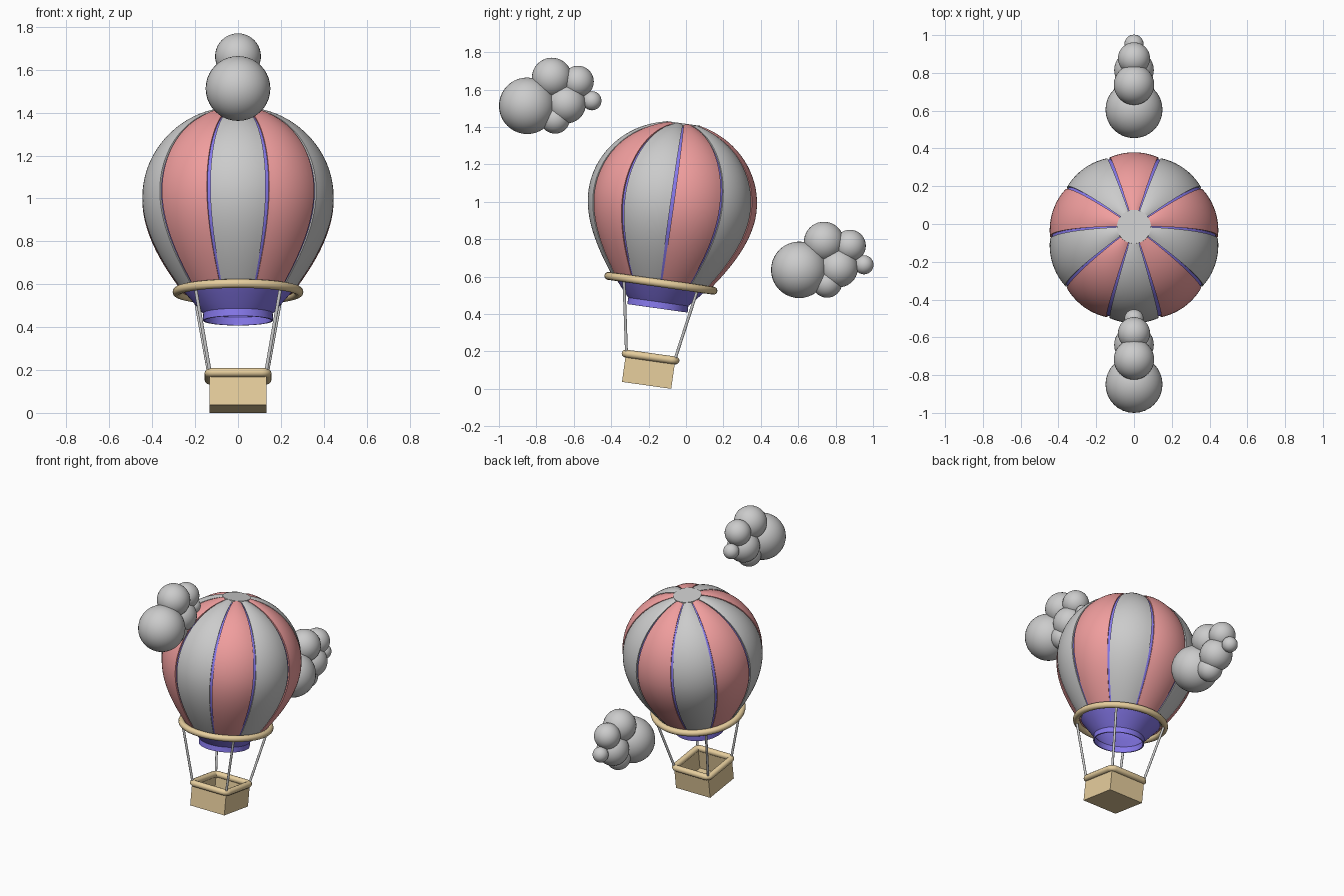
import bpy, bmesh
from math import sin, cos, pi, radians, sqrt
from mathutils import Matrix, Vector

if "Cube" in bpy.data.objects:
    bpy.data.objects.remove(bpy.data.objects["Cube"])

# whole balloon leans 8 degrees; local origin = centre of the load ring
TILT = Matrix.Translation((0, -0.134, 0.564)) @ Matrix.Rotation(radians(-8), 4, 'X')
MID, TOP_H, R = 0.44, 0.43, 0.453


def material(name, rgb):
    m = bpy.data.materials.new(name)
    m.diffuse_color = (*rgb, 1)
    m.use_nodes = True
    m.node_tree.nodes["Principled BSDF"].inputs["Base Color"].default_value = m.diffuse_color
    return m


RED = material("red_fabric", (0.87, 0.34, 0.34))
PURPLE = material("purple_fabric", (0.24, 0.19, 0.83))
TAN = material("wicker", (0.80, 0.62, 0.34))


def finish(obj, mat=None, matrix=TILT):
    obj.matrix_world = matrix
    if mat:
        obj.data.materials.append(mat)
    bpy.ops.object.select_all(action='DESELECT')
    bpy.context.view_layer.objects.active = obj
    obj.select_set(True)
    bpy.ops.object.convert(target='MESH')
    bpy.ops.object.shade_smooth_by_angle(angle=radians(35))
    return obj


def from_bmesh(name, bm, mat=None, thickness=0, matrix=TILT):
    bmesh.ops.recalc_face_normals(bm, faces=bm.faces)
    mesh = bpy.data.meshes.new(name)
    bm.to_mesh(mesh)
    bm.free()
    obj = bpy.data.objects.new(name, mesh)
    bpy.context.collection.objects.link(obj)
    if thickness:
        mod = obj.modifiers.new("thickness", 'SOLIDIFY')
        mod.thickness = thickness
        mod.offset = -1
    return finish(obj, mat, matrix)


def grid_surface(name, rows, mat, thickness, closed=False):
    bm = bmesh.new()
    vs = [[bm.verts.new(p) for p in row] for row in rows]
    n = len(rows[0])
    for a, b in zip(vs, vs[1:]):
        for i in range(n if closed else n - 1):
            j = (i + 1) % n
            bm.faces.new((a[i], a[j], b[j], b[i]))
    return from_bmesh(name, bm, mat, thickness)


def tube(name, points, radius, mat=None, cyclic=False):
    cu = bpy.data.curves.new(name, 'CURVE')
    cu.dimensions = '3D'
    cu.bevel_depth = radius
    cu.bevel_resolution = 4
    cu.use_fill_caps = True
    sp = cu.splines.new('POLY')
    sp.points.add(len(points) - 1)
    for p, co in zip(sp.points, points):
        p.co = (*co, 1)
    sp.use_cyclic_u = cyclic
    obj = bpy.data.objects.new(name, cu)
    bpy.context.collection.objects.link(obj)
    return finish(obj, mat)


def envelope_profile():
    pts = []
    for i in range(17):                      # tapered lower half
        t = i / 16
        r = ((2*t**3 - 3*t**2 + 1) * 0.26 + (t**3 - 2*t**2 + t) * MID * 0.75
             + (3*t**2 - 2*t**3) * R)
        pts.append((r, t * MID))
    end = sqrt(1 - (0.088 / R) ** 2)
    for i in range(1, 19):                   # domed upper half
        a = i / 18 * (pi / 2 - 0.1955)
        pts.append((R * cos(a), MID + TOP_H * sin(a)))
    return pts


def shrink(p, k):
    r, s = p
    return r * k, (MID + (s - MID) * k if s > MID else s)


profile = envelope_profile()

# ten bulging fabric panels, grey at the front, with narrow gaps
for n in range(10):
    rows = []
    for p in profile:
        row = []
        for i in range(11):
            u = i / 5 - 1
            r, s = shrink(p, 1 - 0.018 * u * u)
            a = -pi / 2 + n * pi / 5 + u * radians(16.9)
            row.append((r * cos(a), r * sin(a), s))
        rows.append(row)
    grid_surface(f"panel_{n + 1}", rows, RED if n % 2 else None, 0.012)

# inner lining that continues down into the open mouth
lining = [(0.163, -0.135), (0.162, -0.1), (0.19, -0.07), (0.217, -0.038)]
lining += [shrink(p, 0.962) for p in profile]
rows = [[(r * cos(2*pi*i/60), r * sin(2*pi*i/60), s) for i in range(60)] for r, s in lining]
grid_surface("inner_lining", rows, PURPLE, 0.008, closed=True)

# top cap
bm = bmesh.new()
bmesh.ops.create_cone(bm, cap_ends=True, segments=48, radius1=0.09, radius2=0.09, depth=0.02,
                      matrix=Matrix.Translation((0, 0, 0.853)))
from_bmesh("top_cap", bm)

# load ring
ring = [(0.284 * cos(2*pi*i/64), 0.284 * sin(2*pi*i/64), 0) for i in range(64)]
tube("load_ring", ring, 0.021, TAN, True)

# open basket
H, BOTTOM, RIM = 0.133, -0.551, -0.398
bm = bmesh.new()
bmesh.ops.create_cube(bm, size=1, matrix=Matrix.Translation((0, 0, (BOTTOM + RIM) / 2))
                      @ Matrix.Diagonal((2*H, 2*H, RIM - BOTTOM, 1)))
bmesh.ops.delete(bm, geom=[f for f in bm.faces if f.calc_center_median().z > RIM - 0.01],
                 context='FACES_ONLY')
from_bmesh("basket", bm, TAN, 0.015)

# rounded basket rim
path = []
for q in range(4):
    for k in range(5):
        a = q * pi / 2 + k * pi / 8
        c = Vector((1, 1, 0)) @ Matrix.Rotation(-q * pi / 2, 3, 'Z') * 0.11
        path.append((c.x + 0.025 * cos(a), c.y + 0.025 * sin(a), RIM))
tube("basket_rim", path, 0.021, TAN, True)

# four ropes
for sx in (-1, 1):
    for sy in (-1, 1):
        name = f"rope_{'front' if sy < 0 else 'back'}_{'left' if sx < 0 else 'right'}"
        tube(name, [(sx * 0.13, sy * 0.13, RIM), (sx * 0.2, sy * 0.2, 0)], 0.008)

# two identical clouds: (y, z, radius) of each puff
PUFFS = [(-0.849, 1.513, 0.151), (-0.717, 1.663, 0.107), (-0.578, 1.642, 0.085),
         (-0.64, 1.524, 0.105), (-0.70, 1.444, 0.08), (-0.503, 1.54, 0.051)]
for name, dy, dz in (("front_cloud", 0, 0), ("back_cloud", 1.4545, -0.877)):
    bm = bmesh.new()
    for y, z, r in PUFFS:
        bmesh.ops.create_uvsphere(bm, u_segments=32, v_segments=20, radius=r,
                                  matrix=Matrix.Translation((0, y + dy, z + dz)))
    from_bmesh(name, bm, None, 0, Matrix.Identity(4))
